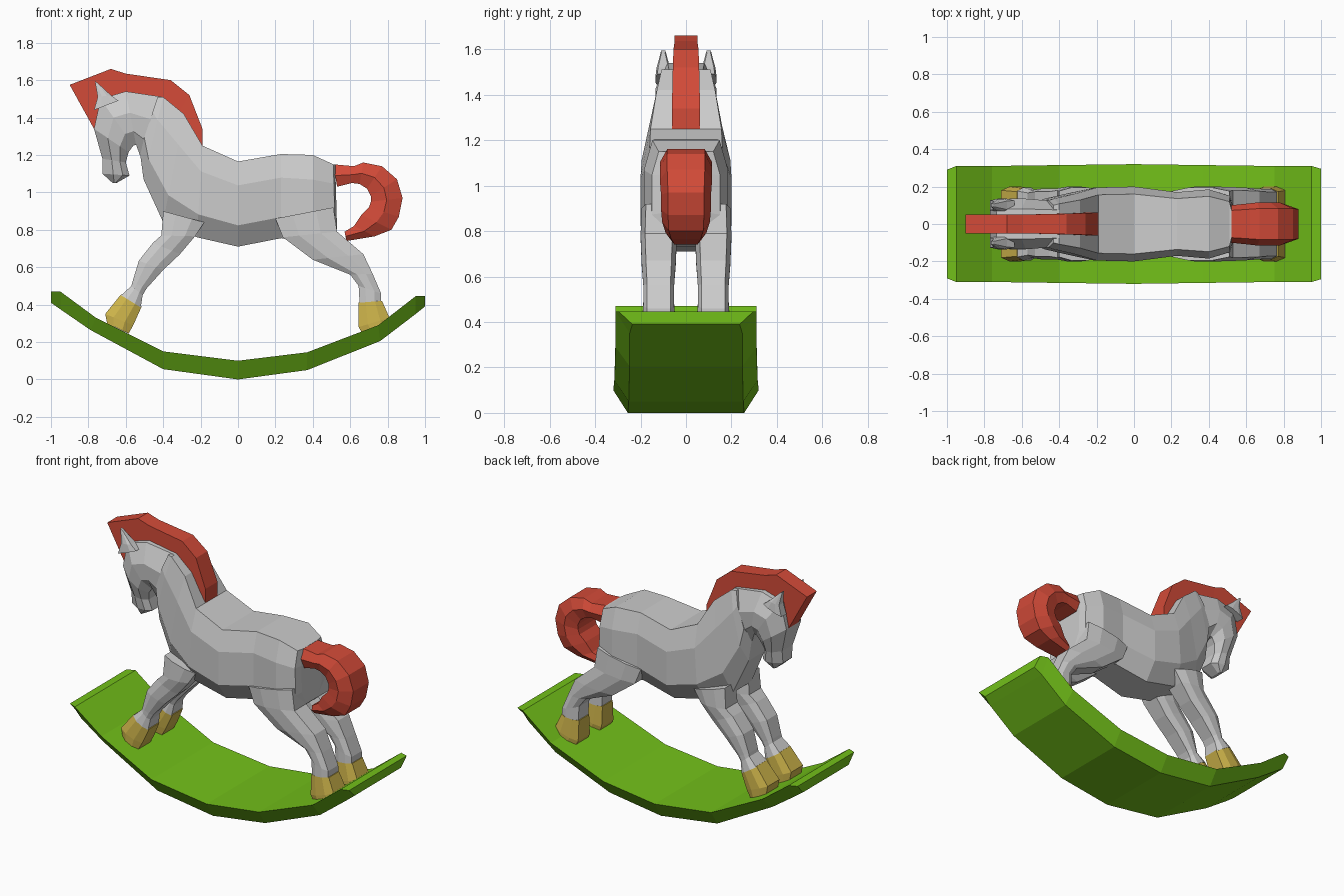
import bpy, bmesh

# Cross-section styles: (fraction from first edge point to second, width factor)
BODY = [(0, .8), (.28, 1), (.75, 1), (1, .6)]
HEAD = [(0, .6), (.4, 1), (.75, .95), (1, .6)]
LIMB = [(0, .75), (.3, 1), (.7, 1), (1, .75)]
TAIL = [(0, .72), (.5, 1), (1, .8)]
BOX = [(0, 1), (1, 1)]
PLANK = [(0, 1), (1, .8)]


def material(name, rgb):
    m = bpy.data.materials.new(name)
    m.diffuse_color = (*rgb, 1)
    return m


RED = material("red", (.65, .07, .04))
GREEN = material("green", (.17, .53, .01))
YELLOW = material("yellow", (.62, .46, .07))


def loft(name, sections, style, mat=None, y=0, mirror=False):
    """Skin sections (x1, z1, x2, z2, half_width) into a closed faceted solid."""
    bm = bmesh.new()
    rings = []
    for x1, z1, x2, z2, w in sections:
        side = [(t, f * w) for t, f in style]
        loop = side + [(t, -v) for t, v in reversed(side)]
        rings.append([bm.verts.new((x1 + (x2 - x1) * t, y + v, z1 + (z2 - z1) * t))
                      for t, v in loop])
    n = len(rings[0])
    for a, b in zip(rings, rings[1:]):
        for i in range(n):
            j = (i + 1) % n
            bm.faces.new((a[i], a[j], b[j], b[i]))
    bm.faces.new(rings[0])
    bm.faces.new(rings[-1])
    bmesh.ops.recalc_face_normals(bm, faces=bm.faces)
    me = bpy.data.meshes.new(name)
    bm.to_mesh(me)
    bm.free()
    ob = bpy.data.objects.new(name, me)
    bpy.context.collection.objects.link(ob)
    if mat:
        me.materials.append(mat)
    if mirror:
        mod = ob.modifiers.new("mirror", 'MIRROR')
        mod.use_axis = (False, True, False)
    return ob


# Curved rocker board with bevelled underside
loft("rocker", [
    (-1, .47, -1, .41, .29), (-.95, .47, -.95, .375, .31), (-.76, .33, -.79, .265, .31),
    (-.40, .15, -.40, .055, .315), (0, .10, 0, 0, .32), (.37, .145, .37, .05, .315),
    (.75, .29, .76, .205, .31), (.95, .445, .95, .35, .31), (1, .445, 1, .39, .295)], PLANK, GREEN)

# Torso and lower neck
loft("body", [
    (.52, 1.15, .53, .79, .10), (.51, 1.15, .52, .78, .15), (.40, 1.20, .40, .73, .185),
    (.23, 1.205, .23, .755, .17), (0, 1.165, 0, .71, .20), (-.19, 1.25, -.22, .76, .195),
    (-.29, 1.42, -.40, .84, .16), (-.40, 1.51, -.505, 1.07, .135),
    (-.43, 1.51, -.525, 1.22, .125)], BODY)

# Head folded round the throat down to the muzzle
loft("head", [
    (-.40, 1.51, -.525, 1.20, .125), (-.60, 1.54, -.545, 1.255, .135),
    (-.735, 1.50, -.56, 1.25, .135), (-.77, 1.34, -.585, 1.215, .125),
    (-.725, 1.18, -.60, 1.16, .09), (-.725, 1.10, -.58, 1.09, .075),
    (-.67, 1.05, -.65, 1.05, .05)], HEAD)

# Ears
loft("ears", [(-.77, 1.44, -.64, 1.49, .035), (-.75, 1.51, -.68, 1.52, .03),
              (-.765, 1.595, -.75, 1.585, .01)], LIMB, y=.1, mirror=True)

# Mane crest
loft("mane", [
    (-.90, 1.575, -.77, 1.34, .05), (-.68, 1.66, -.70, 1.46, .05), (-.60, 1.635, -.60, 1.50, .05),
    (-.36, 1.60, -.42, 1.47, .055), (-.26, 1.52, -.33, 1.40, .058),
    (-.19, 1.34, -.26, 1.30, .062), (-.19, 1.25, -.22, 1.22, .062)], BOX, RED)

# Curled tail
loft("tail", [
    (.51, 1.15, .53, 1.03, .10), (.62, 1.14, .61, 1.05, .11), (.67, 1.16, .65, 1.045, .115),
    (.77, 1.14, .69, 1.02, .115), (.85, 1.07, .71, .98, .115), (.88, .97, .71, .95, .11),
    (.86, .87, .70, .92, .11), (.82, .80, .66, .88, .105), (.73, .765, .62, .82, .09),
    (.58, .74, .57, .79, .07)], TAIL, RED)

# Front legs and hooves
loft("front_legs", [
    (-.40, .90, -.18, .84, .075), (-.41, .77, -.23, .765, .08), (-.455, .73, -.31, .67, .07),
    (-.53, .635, -.40, .585, .07), (-.565, .52, -.49, .485, .062), (-.57, .50, -.51, .45, .062),
    (-.625, .45, -.52, .385, .075)], LIMB, y=.12, mirror=True)
loft("front_hooves", [
    (-.625, .455, -.515, .39, .07), (-.71, .35, -.56, .29, .08), (-.70, .30, -.585, .245, .08)],
    LIMB, YELLOW, y=.12, mirror=True)

# Back legs and hooves
loft("back_legs", [
    (.20, .86, .51, .92, .075), (.24, .76, .53, .79, .08), (.40, .64, .67, .67, .075),
    (.60, .56, .72, .565, .068), (.645, .50, .765, .46, .068), (.65, .41, .765, .42, .07)],
    LIMB, y=.12, mirror=True)
loft("back_hooves", [
    (.645, .41, .77, .42, .07), (.645, .28, .81, .33, .08), (.68, .22, .81, .30, .08)],
    LIMB, YELLOW, y=.12, mirror=True)
